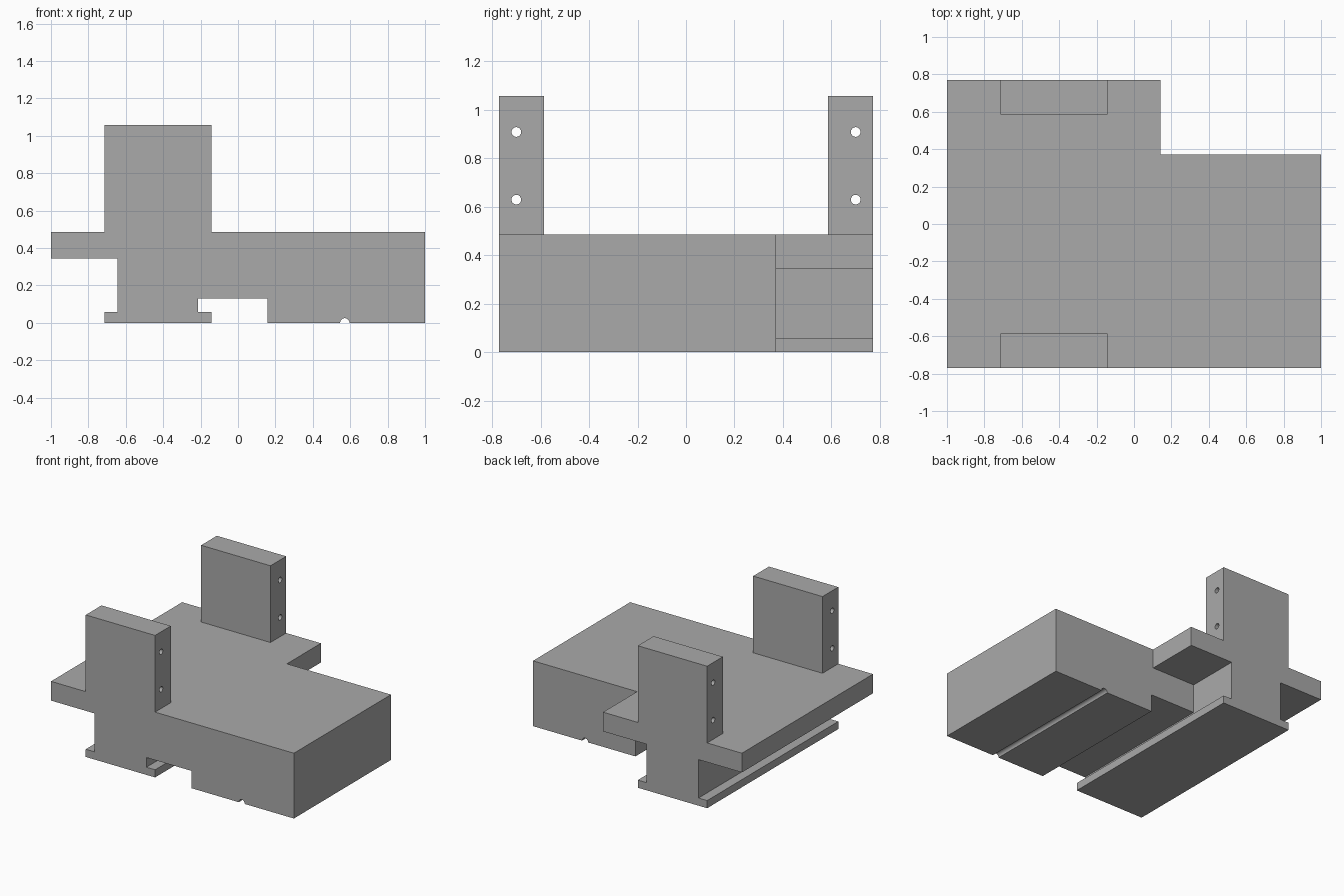
import bpy, bmesh, math
from mathutils import Matrix

cube = bpy.data.objects.get("Cube")
if cube:
    bpy.data.objects.remove(cube, do_unlink=True)

GREY = (0.4, 0.4, 0.4, 1)
mat = bpy.data.materials.new("plain grey")
mat.use_nodes = True
mat.diffuse_color = GREY
mat.node_tree.nodes["Principled BSDF"].inputs["Base Color"].default_value = GREY


def add_object(name, bm):
    bmesh.ops.recalc_face_normals(bm, faces=bm.faces[:])
    mesh = bpy.data.meshes.new(name)
    bm.to_mesh(mesh)
    bm.free()
    mesh.materials.append(mat)
    ob = bpy.data.objects.new(name, mesh)
    bpy.context.collection.objects.link(ob)
    return ob


def extrude_profile(name, points, y0, y1):
    """Closed (x, z) outline swept along y."""
    bm = bmesh.new()
    face = bm.faces.new([bm.verts.new((x, y0, z)) for x, z in points])
    swept = bmesh.ops.extrude_face_region(bm, geom=[face])["geom"]
    verts = [v for v in swept if isinstance(v, bmesh.types.BMVert)]
    bmesh.ops.translate(bm, verts=verts, vec=(0, y1 - y0, 0))
    return add_object(name, bm)


def rod(name, radius, length, centre, rotation):
    bm = bmesh.new()
    bmesh.ops.create_cone(bm, cap_ends=True, segments=24, radius1=radius,
                          radius2=radius, depth=length,
                          matrix=Matrix.Translation(centre) @ rotation)
    return add_object(name, bm)


def cut(target, cutter):
    mod = target.modifiers.new("cut", "BOOLEAN")
    mod.operation = "DIFFERENCE"
    mod.solver = "EXACT"
    mod.object = cutter
    bpy.context.view_layer.objects.active = target
    bpy.ops.object.modifier_apply(modifier=mod.name)
    bpy.data.objects.remove(cutter, do_unlink=True)


# Shared dimensions
HALF_Y = 0.771
NOTCH_Y, NOTCH_X = 0.371, 0.143
TOP, PLATE, LIP, CHANNEL, POST_TOP = 0.486, 0.343, 0.057, 0.129, 1.057
FOOT_L, FOOT_R, STEM_L, STEM_R = -0.714, -0.143, -0.643, -0.214
BLOCK_L = 0.157

# Main body: plate, stem with T-shaped foot, deep block and raised posts
outline = [(FOOT_L, 0), (FOOT_R, 0), (FOOT_R, LIP), (STEM_R, LIP),
           (STEM_R, CHANNEL), (BLOCK_L, CHANNEL), (BLOCK_L, 0), (1, 0),
           (1, TOP), (FOOT_R, TOP), (FOOT_R, POST_TOP), (FOOT_L, POST_TOP),
           (FOOT_L, TOP), (-1, TOP), (-1, PLATE), (STEM_L, PLATE),
           (STEM_L, LIP), (FOOT_L, LIP)]
body = extrude_profile("bracket_body", outline, -HALF_Y, HALF_Y)

# Gap between the two posts
gap = [(-0.9, TOP), (0.1, TOP), (0.1, 1.2), (-0.9, 1.2)]
cut(body, extrude_profile("post_gap", gap, -0.586, 0.586))

# Back corner notch, leaving the plate overhang and the foot
notch = [(1.1, -0.1), (1.1, 0.6), (NOTCH_X, 0.6), (NOTCH_X, PLATE),
         (STEM_R, PLATE), (STEM_R, LIP), (FOOT_R, LIP), (FOOT_R, -0.1)]
cut(body, extrude_profile("corner_notch", notch, NOTCH_Y, 1))

# Round groove along the underside
cut(body, rod("groove", 0.025, 3, (0.571, 0, 0), Matrix.Rotation(math.pi / 2, 4, "X")))

# Screw holes through both posts
for y in (-0.7, 0.7):
    for z in (0.629, 0.908):
        cut(body, rod("screw_hole", 0.02, 1, (-0.43, y, z),
                      Matrix.Rotation(math.pi / 2, 4, "Y")))

# Merge leftover coplanar faces
bm = bmesh.new()
bm.from_mesh(body.data)
bmesh.ops.remove_doubles(bm, verts=bm.verts[:], dist=0.0001)
bmesh.ops.dissolve_limit(bm, angle_limit=0.01, verts=bm.verts[:], edges=bm.edges[:])
bm.to_mesh(body.data)
bm.free()

# Smooth only the round holes and groove
bpy.ops.object.select_all(action="DESELECT")
body.select_set(True)
bpy.context.view_layer.objects.active = body
bpy.ops.object.shade_smooth_by_angle(angle=math.radians(30))
